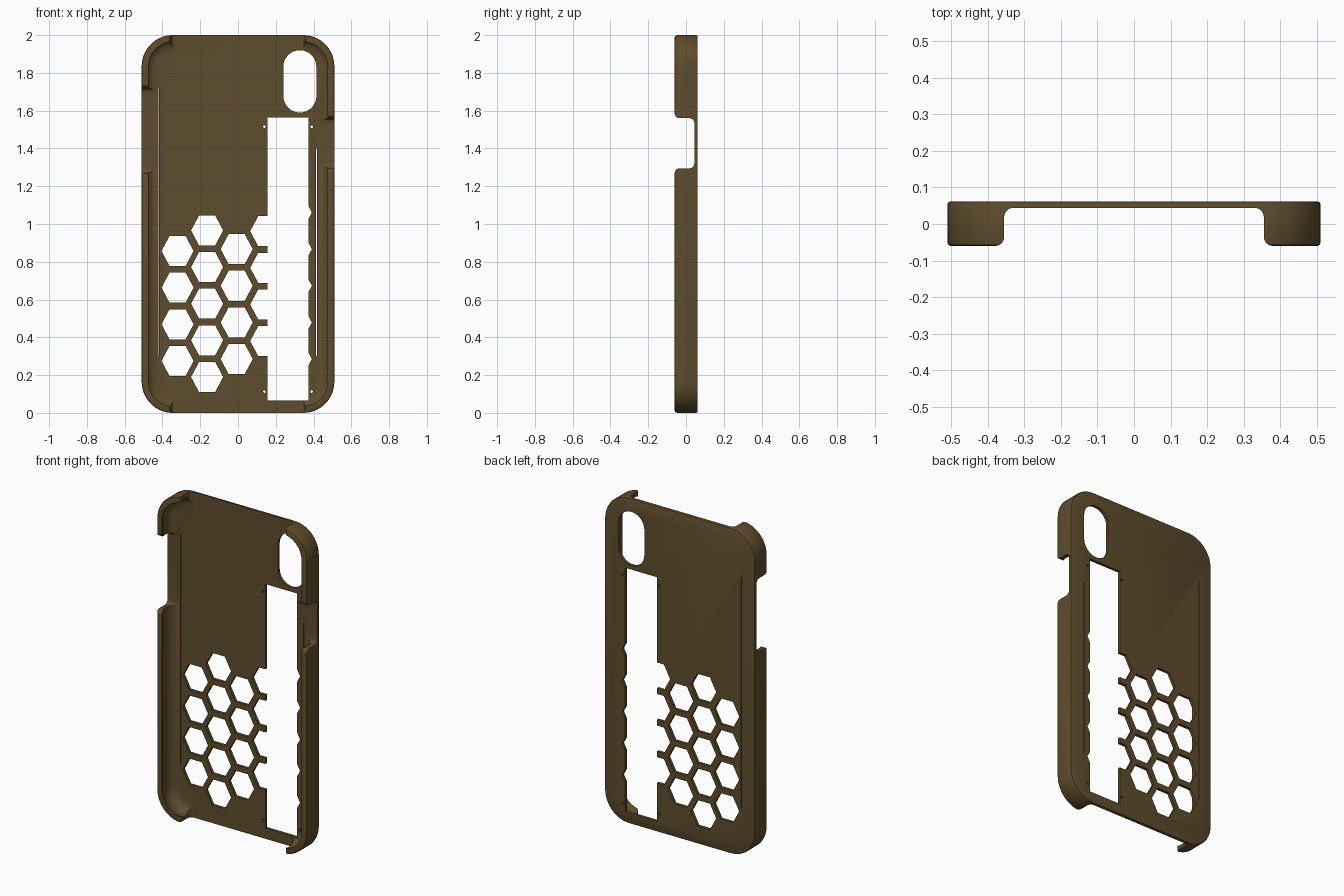
import bpy, bmesh
from math import sin, cos, pi, radians
from mathutils import Vector

cube = bpy.data.objects.get("Cube")
if cube:
    bpy.data.objects.remove(cube, do_unlink=True)

W, TOP, R = 0.51, 2.0, 0.165          # half width, height, corner radius
FRONT, BACK, FLOOR = -0.06, 0.062, 0.044

brown = bpy.data.materials.new("dark brown plastic")
brown.use_nodes = True
colour = (0.112, 0.074, 0.026, 1)
brown.diffuse_color = colour
brown.node_tree.nodes["Principled BSDF"].inputs["Base Color"].default_value = colour


def rounded_loop(inset, y, steps=14):
    """Rounded rectangle in the x-z plane, shrunk by inset."""
    r = R - inset
    pts = []
    for k, (sx, sz) in enumerate([(1, 1), (-1, 1), (-1, -1), (1, -1)]):
        cx, cz = sx * (W - R), TOP / 2 + sz * (TOP / 2 - R)
        for i in range(steps + 1):
            a = (k + i / steps) * pi / 2
            pts.append(Vector((cx + r * cos(a), y, cz + r * sin(a))))
    return pts


def loft(name, loops):
    """Closed solid through matching loops."""
    bm = bmesh.new()
    rings = [[bm.verts.new(p) for p in loop] for loop in loops]
    n = len(rings[0])
    for a, b in zip(rings, rings[1:]):
        for i in range(n):
            j = (i + 1) % n
            bm.faces.new((a[i], a[j], b[j], b[i]))
    bm.faces.new(rings[0])
    bm.faces.new(rings[-1])
    bmesh.ops.recalc_face_normals(bm, faces=bm.faces)
    mesh = bpy.data.meshes.new(name)
    bm.to_mesh(mesh)
    bm.free()
    mesh.materials.append(brown)
    obj = bpy.data.objects.new(name, mesh)
    bpy.context.collection.objects.link(obj)
    return obj


def cut(cutter):
    """Subtract a cutter from the case and discard it."""
    cutter.hide_render = True
    mod = case.modifiers.new("cut", 'BOOLEAN')
    mod.operation, mod.solver, mod.object = 'DIFFERENCE', 'EXACT', cutter
    bpy.context.view_layer.objects.active = case
    bpy.ops.object.modifier_apply(modifier=mod.name)
    bpy.data.objects.remove(cutter, do_unlink=True)


def hole(name, outline):
    """Cut an x-z outline straight through the back plate."""
    cut(loft(name, [[Vector((x, y, z)) for x, z in outline] for y in (0, 0.1)]))


def box(x0, x1, z0, z1):
    return [(x0, z0), (x1, z0), (x1, z1), (x0, z1)]


def ring(cx, cz, r, sides, stretch=1):
    return [(cx + r * cos(2 * pi * i / sides), cz + stretch * r * sin(2 * pi * i / sides))
            for i in range(sides)]


def notch_profile(u0, u1, r=0.025, steps=6):
    """Opening with rounded inner corners and flared front edges."""
    side = [(r, -0.1), (r, FRONT)]
    for i in range(1, steps + 1):
        a = i / steps * pi / 2
        side.append((r - r * sin(a), FRONT + r - r * cos(a)))
    for i in range(steps + 1):
        a = i / steps * pi / 2
        side.append((-r + r * cos(a), FLOOR - r + r * sin(a)))
    return [(u0 - d, y) for d, y in side] + [(u1 + d, y) for d, y in reversed(side)]


# Outer shell with softened front and back edges
e = 0.008
case = loft("phone_case", [rounded_loop(i, y) for i, y in [
    (e, FRONT), (e * 0.3, FRONT + e * 0.3), (0, FRONT + e),
    (0, BACK - e), (e * 0.3, BACK - e * 0.3), (e, BACK)]])

# Hollow with a gripping lip in front and a curved transition to the floor
hollow = [(0.036, -0.08), (0.036, -0.052), (0.029, -0.04), (0.025, -0.02)]
for k in range(7):
    a = k / 6 * pi / 2
    hollow.append((0.025 + 0.062 * (1 - cos(a)), -0.006 + 0.05 * sin(a)))
cut(loft("hollow_cutter", [rounded_loop(i, y) for i, y in hollow]))

# Open ends at the top and bottom
ends = notch_profile(-0.355, 0.355)
for z0, z1 in [(-0.1, 0.25), (1.75, 2.1)]:
    cut(loft("end_cutter", [[Vector((u, y, z)) for u, y in ends] for z in (z0, z1)]))

# Button openings in the side walls
for side, z0, z1 in [(1, 1.295, 1.56), (-1, 1.27, 1.72)]:
    prof = notch_profile(z0, z1)
    cut(loft("button_cutter", [[Vector((side * x, y, u)) for u, y in prof]
                               for x in (0.38, 0.6)]))

# Camera window
camera = []
for centre, start in [(1.8325, 0), (1.6775, pi)]:
    for i in range(17):
        a = start + pi * i / 16
        camera.append((0.3275 + 0.0875 * cos(a), centre + 0.0875 * sin(a)))
hole("camera_cutter", camera)

# Long strap slot, pin holes and thin side slits
hole("slot_cutter", box(0.155, 0.372, 0.065, 1.565))
for x in (0.14, 0.39):
    for z in (0.113, 1.515):
        hole("pin_cutter", ring(x, z, 0.007, 12))
hole("right_slit_cutter", box(-0.421, -0.418, 0.3, 1.72))
hole("left_slit_cutter", box(0.414, 0.417, 0.3, 1.4))

# Honeycomb vents, in staggered columns
for column, first, count in [(0, 0.275, 4), (1, 0.19, 5), (2, 0.285, 4),
                             (3, 0.38, 4), (4, 0.285, 5)]:
    for row in range(count):
        hole("vent_cutter", ring(-0.32 + 0.1565 * column, first + 0.194 * row,
                                 0.085, 6, 1.08))

# Smooth curves, sharp edges
bpy.ops.object.select_all(action='DESELECT')
case.select_set(True)
bpy.context.view_layer.objects.active = case
bpy.ops.object.shade_smooth_by_angle(angle=radians(30))
